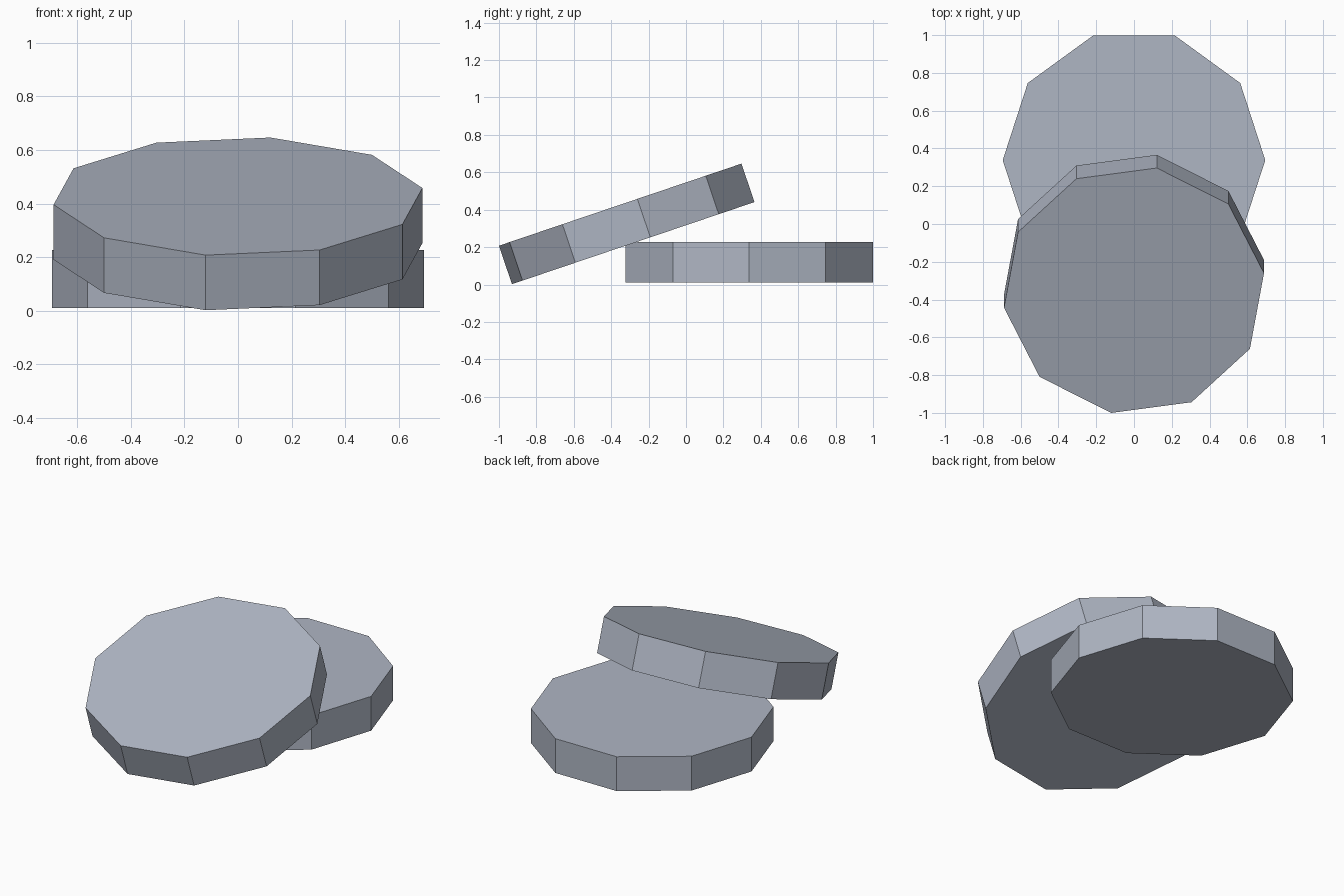
import bpy, bmesh, math

if "Cube" in bpy.data.objects:
    bpy.data.objects.remove(bpy.data.objects["Cube"])

SIDES, RADIUS, THICK = 10, 0.695, 0.217

grey = bpy.data.materials.new("blue grey metal")
grey.diffuse_color = (0.429, 0.468, 0.55, 1)
grey.use_nodes = True
grey.node_tree.nodes["Principled BSDF"].inputs["Base Color"].default_value = grey.diffuse_color


def disc(name, location, tilt, turn):
    """Ten-sided disc, spun by turn about its own axis and tilted about x."""
    bm = bmesh.new()
    ring = [bm.verts.new((RADIUS * math.cos(turn + i * math.tau / SIDES),
                          RADIUS * math.sin(turn + i * math.tau / SIDES),
                          -THICK / 2)) for i in range(SIDES)]
    base = bm.faces.new(ring)
    top = bmesh.ops.extrude_face_region(bm, geom=[base], use_keep_orig=True)
    bmesh.ops.translate(bm, vec=(0, 0, THICK), verts=[
        v for v in top["geom"] if isinstance(v, bmesh.types.BMVert)])
    bmesh.ops.recalc_face_normals(bm, faces=bm.faces)
    mesh = bpy.data.meshes.new(name)
    bm.to_mesh(mesh)
    bm.free()
    mesh.materials.append(grey)
    obj = bpy.data.objects.new(name, mesh)
    obj.location = location
    obj.rotation_euler = (tilt, 0, 0)
    bpy.context.collection.objects.link(obj)
    return obj


# Disc lying flat at the back
disc("flat_disc", (0, 0.338, 0.118), 0, 0)
# Disc leaning on it from the front
disc("leaning_disc", (0, -0.317, 0.324), math.radians(18.7), math.radians(8))
